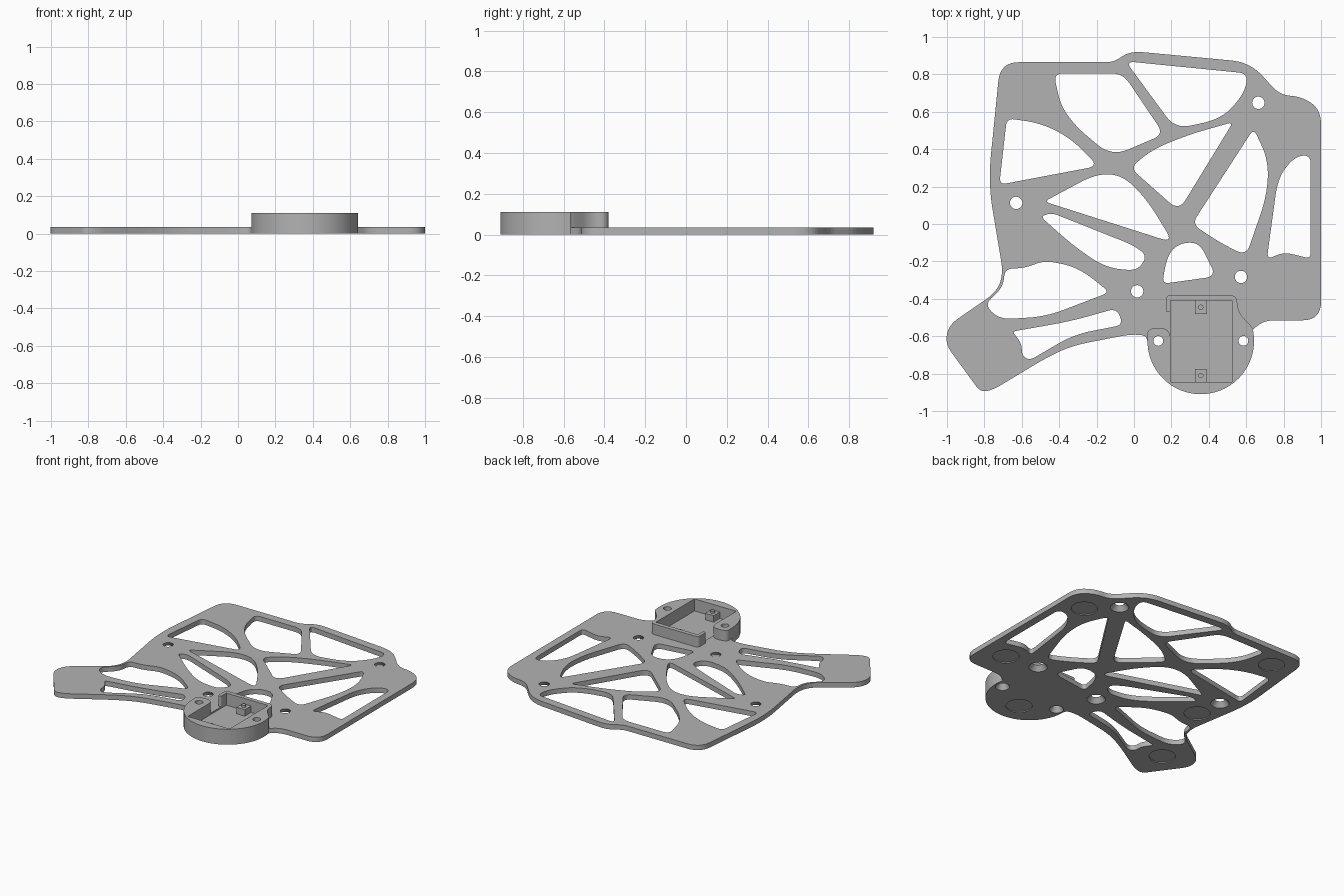
import bpy, bmesh, math
from mathutils import Vector

if "Cube" in bpy.data.objects:
    bpy.data.objects.remove(bpy.data.objects["Cube"], do_unlink=True)

THICK = 0.035          # plate thickness
FLOOR = 0.024          # battery pocket floor
RIM = 0.11             # housing height
CENTRE = (0.357, -0.625)
RADIUS = 0.285

grey = bpy.data.materials.new("matte grey")
grey.use_nodes = True
colour = (0.45, 0.45, 0.45, 1)
grey.diffuse_color = colour
grey.node_tree.nodes["Principled BSDF"].inputs["Base Color"].default_value = colour


def rounded(*corners, steps=8):
    """Closed path from (x, y, rounding) corners given in hundredths."""
    pts = [Vector(c[:2]) / 100 for c in corners]
    path = []
    for i, p in enumerate(pts):
        cut = corners[i][2] / 100
        if cut == 0:
            path.append(p)
            continue
        before, after = pts[i - 1] - p, pts[(i + 1) % len(pts)] - p
        a = p + before.normalized() * min(cut, before.length * 0.49)
        b = p + after.normalized() * min(cut, after.length * 0.49)
        for k in range(steps + 1):
            t = k / steps
            path.append(a * (1 - t) ** 2 + p * 2 * t * (1 - t) + b * t * t)
    return path


def circle(x, y, r, sides=32):
    return [Vector((x + r * math.cos(math.tau * k / sides),
                    y + r * math.sin(math.tau * k / sides))) for k in range(sides)]


def housing_arc(start=12, end=-180, steps=48):
    """Round edge of the housing as unrounded corners in hundredths."""
    corners = []
    for k in range(steps + 1):
        a = math.radians(start + (end - start) * k / steps)
        corners.append((100 * (CENTRE[0] + RADIUS * math.cos(a)),
                        100 * (CENTRE[1] + RADIUS * math.sin(a)), 0))
    return corners


def slab(name, loops, z0, z1):
    """Solid from (bottom, top) path pairs: first is the outline, rest are holes."""
    bm = bmesh.new()
    low_edges, high_edges = [], []
    for bottom, top in loops:
        low = [bm.verts.new((p.x, p.y, z0)) for p in bottom]
        high = [bm.verts.new((p.x, p.y, z1)) for p in top]
        n = len(low)
        for i in range(n):
            j = (i + 1) % n
            bm.faces.new((low[i], low[j], high[j], high[i]))
            low_edges.append(bm.edges.get((low[i], low[j])))
            high_edges.append(bm.edges.get((high[i], high[j])))
    for edges in (low_edges, high_edges):
        bmesh.ops.triangle_fill(bm, edges=edges, use_beauty=True)
    bmesh.ops.recalc_face_normals(bm, faces=bm.faces)
    mesh = bpy.data.meshes.new(name)
    bm.to_mesh(mesh)
    bm.free()
    mesh.materials.append(grey)
    obj = bpy.data.objects.new(name, mesh)
    bpy.context.collection.objects.link(obj)
    return obj


def activate(obj):
    bpy.ops.object.select_all(action="DESELECT")
    obj.select_set(True)
    bpy.context.view_layer.objects.active = obj


def carve(obj, cutter):
    mod = obj.modifiers.new("carve", "BOOLEAN")
    mod.operation, mod.solver, mod.object = "DIFFERENCE", "EXACT", cutter
    activate(obj)
    bpy.ops.object.modifier_apply(modifier=mod.name)
    bpy.data.objects.remove(cutter, do_unlink=True)


plate_loops = []


def straight(path):
    return path, path


def slot(*corners):
    plate_loops.append(straight(rounded(*corners)))


# Plate outline, clockwise from the rear right corner
slot((-71.5, 86.5, 10), (-11, 86.5, 4), (-2, 92.5, 7), (62, 86.5, 10),
     (78, 69, 6), (90, 68, 8), (100, 61, 8), (100, -51.5, 10),
     (70, -51.5, 6), (64, -56, 3), *housing_arc(),
     (6, -59.5, 3), (-2, -59, 6), (-33, -65, 10), (-47, -71.5, 10),
     (-75, -88.5, 5), (-82, -90, 4), (-101, -64, 6), (-99, -54, 6),
     (-73, -36, 8), (-70, -26, 6), (-78, 22, 15))

# Rear slots
slot((-43, 80.5, 5), (-6, 80.5, 6), (16, 48, 6), (-12, 36, 10), (-38, 58, 18))
slot((-4.5, 87, 5), (61, 80.5, 5), (59, 70, 7), (47, 56, 12), (22, 51, 8))
slot((-68, 56.5, 4), (-50, 54, 10), (-34, 46, 10), (-19, 31, 6), (-72, 21, 4))
# Central slots
slot((-48, 12, 3), (-20, 27, 10), (-6, 26, 8), (7, 13, 10), (21, -10, 7))
slot((-2, 30, 5), (10, 40, 10), (30, 48, 10), (53, 54.5, 3), (24, 7, 7))
slot((64, 51, 4), (72, 34, 10), (71, 15, 10), (60, -17, 6), (46, -10, 8), (31, 0, 5))
slot((-44, 6, 4), (0, -11.5, 6), (7, -17, 4), (2, -25, 6),
     (-15, -23.5, 10), (-32, -12, 10), (-50, 4, 3))
slot((25, -10, 5), (35, -10, 6), (44, -28, 6), (15, -32, 4), (18, -16, 8))
# Left slot
slot((94.5, 37, 5), (86, 36, 6), (77, 25, 10), (71, -19, 4), (80, -15, 5), (94.5, -18.5, 3))
# Arm slots
slot((-69, -24, 4), (-58, -23.5, 6), (-48, -19.5, 6), (-30, -23, 10), (-13, -36.5, 4),
     (-47, -49.5, 10), (-72, -51, 7), (-80, -43, 5), (-70, -34, 8))
slot((-65, -57.5, 2), (-34, -52, 10), (-9, -45, 5), (-6, -54, 4),
     (-32, -59, 10), (-56, -73, 4), (-60, -70, 3), (-60, -64, 5))

# Countersunk screw holes
for x, y in ((0.665, 0.648), (-0.63, 0.113), (0.572, -0.283), (0.017, -0.36)):
    plate_loops.append((circle(x, y, 0.06), circle(x, y, 0.033)))
housing_screws = [(0.13, -0.625), (0.585, -0.625)]
for x, y in housing_screws:
    plate_loops.append((circle(x, y, 0.046), circle(x, y, 0.026)))

plate = slab("base_plate", plate_loops, 0, THICK)

# Shallow foot recesses underneath
for x, y in ((0.83, 0.49), (-0.566, 0.708), (0.82, -0.31),
             (0.345, -0.745), (-0.60, -0.08), (-0.784, -0.65)):
    carve(plate, slab("foot_cutter", [straight(circle(x, y, 0.085, 48))], -0.02, 0.006))

# Sunken pocket floor
pocket = rounded((19.5, -84.5, 0), (52.5, -84.5, 0), (52.5, -41, 0), (19.5, -41, 0))
carve(plate, slab("pocket_cutter", [straight(pocket)], FLOOR, RIM))

# Raised housing wall around the pocket, open on one side
wall = rounded(*housing_arc(),
               (7, -55.5, 6), (19.5, -55.5, 6), (19.5, -84.5, 0), (52.5, -84.5, 0),
               (52.5, -41, 0), (19.5, -41, 0), (19.5, -47, 1), (17, -47, 1),
               (17, -38, 3), (55, -38, 4), (55.5, -47, 5), (64, -56, 5))
holes = [straight(circle(x, y, 0.026)) for x, y in housing_screws]
housing = slab("housing_wall", [straight(wall)] + holes, THICK, RIM)

# Support blocks with locating pegs
parts = [plate, housing]
for label, y in (("rear", -44.5), ("front", -81)):
    block = rounded((32.5, y - 3.5, 0), (39, y - 3.5, 0), (39, y + 3.5, 0), (32.5, y + 3.5, 0))
    parts.append(slab(label + "_support_block", [straight(block)], FLOOR, 0.07))
    peg = circle(0.357, y / 100, 0.014, 20)
    parts.append(slab(label + "_locating_peg", [straight(peg)], 0.07, 0.085))

for part in parts:
    activate(part)
    bpy.ops.object.shade_smooth_by_angle(angle=math.radians(30))
